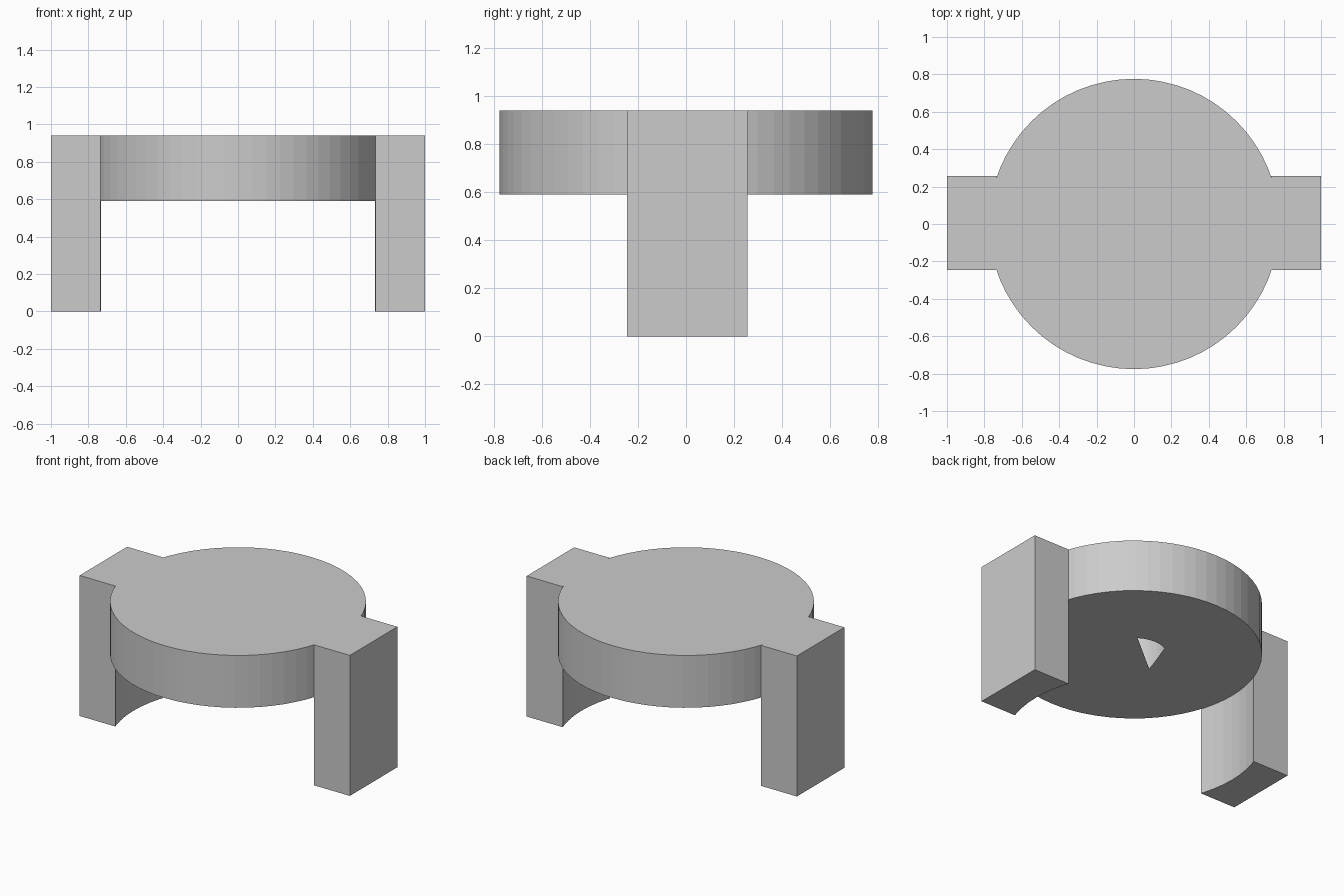
import bpy, bmesh, math

if "Cube" in bpy.data.objects:
    bpy.data.objects.remove(bpy.data.objects["Cube"])

R, HOLE = 0.776, 0.20          # disc radius, underside recess radius
TOP, UNDER, CEIL = 0.94, 0.59, 0.86
SEG = 64
Y0, Y1 = -0.246, 0.256         # leg width


def finish(name, bm):
    bmesh.ops.recalc_face_normals(bm, faces=bm.faces)
    mesh = bpy.data.meshes.new(name)
    bm.to_mesh(mesh)
    bm.free()
    obj = bpy.data.objects.new(name, mesh)
    bpy.context.collection.objects.link(obj)
    return obj


def polar(r, a):
    return r * math.cos(a), r * math.sin(a)


# Round seat with a blind round recess in its underside
bm = bmesh.new()
rings = []
for r, z in [(R, TOP), (R, UNDER), (HOLE, UNDER), (HOLE, CEIL)]:
    rings.append([bm.verts.new((*polar(r, 2 * math.pi * i / SEG), z)) for i in range(SEG)])
for a, b in zip(rings, rings[1:]):
    for i in range(SEG):
        j = (i + 1) % SEG
        bm.faces.new((a[i], a[j], b[j], b[i]))
bm.faces.new(rings[0])
bm.faces.new(rings[-1])
finish("round_top", bm)

# Flat webs that close the recess except for a wedge-shaped opening
bm = bmesh.new()
for first, last in [(21, 36), (36, 74)]:
    bm.faces.new([bm.verts.new((*polar(HOLE, 2 * math.pi * i / SEG), UNDER))
                  for i in range(last, first - 1, -1)])
finish("recess_cover", bm)


# Block legs whose inner face follows the round top
def leg(name, side):
    angles = [math.asin(Y0 / R)]
    angles += [2 * math.pi * i / SEG for i in range(-3, 4)]
    angles += [math.asin(Y1 / R)]
    profile = [polar(R, a) for a in angles] + [(1.0, Y1), (1.0, Y0)]
    bm = bmesh.new()
    face = bm.faces.new([bm.verts.new((side * x, y, 0)) for x, y in profile])
    ext = bmesh.ops.extrude_face_region(bm, geom=[face], use_keep_orig=True)
    verts = [g for g in ext["geom"] if isinstance(g, bmesh.types.BMVert)]
    bmesh.ops.translate(bm, verts=verts, vec=(0, 0, TOP))
    finish(name, bm)


leg("right_leg", 1)
leg("left_leg", -1)
